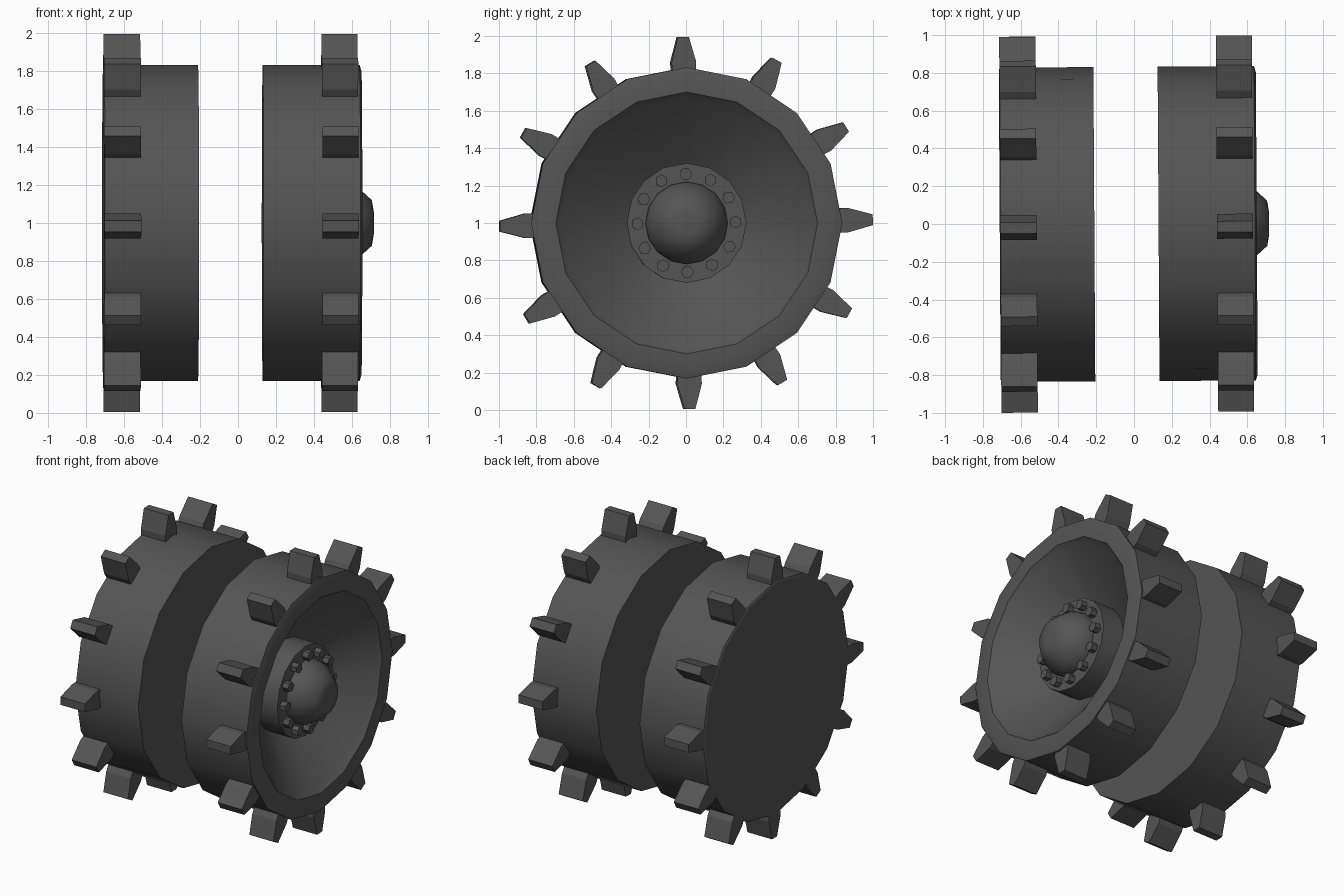
import bpy, bmesh, math
from math import sin, cos, pi, radians

if "Cube" in bpy.data.objects:
    bpy.data.objects.remove(bpy.data.objects["Cube"])

CENTRE_Z = 1.0          # axle height
YAW = radians(0.35)     # slight turn of the whole model
SPIN = radians(1.0)     # slight roll of teeth and bolts

mat = bpy.data.materials.new("dark_steel")
mat.diffuse_color = (0.09, 0.09, 0.09, 1)
mat.use_nodes = True
mat.node_tree.nodes["Principled BSDF"].inputs["Base Color"].default_value = mat.diffuse_color


def finish(bm, name, angle=None):
    bmesh.ops.recalc_face_normals(bm, faces=bm.faces)
    me = bpy.data.meshes.new(name)
    bm.to_mesh(me)
    bm.free()
    me.materials.append(mat)
    ob = bpy.data.objects.new(name, me)
    bpy.context.collection.objects.link(ob)
    ob.rotation_euler.z = YAW
    if angle:
        bpy.ops.object.select_all(action='DESELECT')
        ob.select_set(True)
        bpy.context.view_layer.objects.active = ob
        bpy.ops.object.shade_smooth_by_angle(angle=radians(angle))
    return ob


def lathe(name, profile, sides=16, angle=25):
    """Spin (x, radius) points around the axle; radius 0 makes a pole."""
    bm = bmesh.new()
    rings = []
    for x, r in profile:
        n = sides if r > 0 else 1
        rings.append([bm.verts.new((x, r * sin(2 * pi * i / sides),
                                    CENTRE_Z + r * cos(2 * pi * i / sides)))
                      for i in range(n)])
    for a, b in zip(rings, rings[1:]):
        for i in range(sides):
            j = (i + 1) % sides
            if len(a) == 1:
                bm.faces.new((a[0], b[i], b[j]))
            elif len(b) == 1:
                bm.faces.new((a[i], b[0], a[j]))
            else:
                bm.faces.new((a[i], b[i], b[j], a[j]))
    return finish(bm, name, angle)


def prisms(name, outline, x0, x1, count):
    """Extrude an outline of (sideways, radial) points along x, in a ring."""
    bm = bmesh.new()
    for k in range(count):
        t = 2 * pi * k / count - SPIN
        ends = [[bm.verts.new((x, s * cos(t) + r * sin(t),
                               CENTRE_Z - s * sin(t) + r * cos(t)))
                 for s, r in outline] for x in (x0, x1)]
        for e in ends:
            bm.faces.new(e)
        n = len(outline)
        for i in range(n):
            j = (i + 1) % n
            bm.faces.new((ends[0][i], ends[0][j], ends[1][j], ends[1][i]))
    return finish(bm, name)


# Inner drum, closed flat at both ends
lathe("left_drum", [(-0.711, 0), (-0.711, 0.82), (-0.705, 0.832),
                    (-0.21, 0.832), (-0.21, 0)])

# Outer drum with stepped rim and deep conical dish
lathe("right_drum", [(0.13, 0), (0.13, 0.832), (0.64, 0.832), (0.65, 0.80),
                     (0.65, 0.70), (0.615, 0.67), (0.35, 0.31), (0.35, 0)])

# Hub cylinder and its cap
lathe("hub", [(0.34, 0.32), (0.53, 0.32), (0.53, 0)])
lathe("hub_cap", [(0.52, 0.22), (0.55, 0.22), (0.60, 0.205), (0.65, 0.17),
                  (0.705, 0.12), (0.715, 0.06), (0.716, 0)], angle=60)

# Hexagonal hub bolts
bolt = [(0.034 * cos(i * pi / 3), 0.262 + 0.034 * sin(i * pi / 3))
        for i in range(6)]
prisms("hub_bolts", bolt, 0.52, 0.575, 12)

# Sprocket teeth on both drums
tooth = [(-0.062, 0.78), (-0.066, 0.86), (-0.029, 0.995),
         (0.029, 0.995), (0.066, 0.86), (0.062, 0.78)]
prisms("left_teeth", tooth, -0.708, -0.515, 12)
prisms("right_teeth", tooth, 0.44, 0.63, 12)
